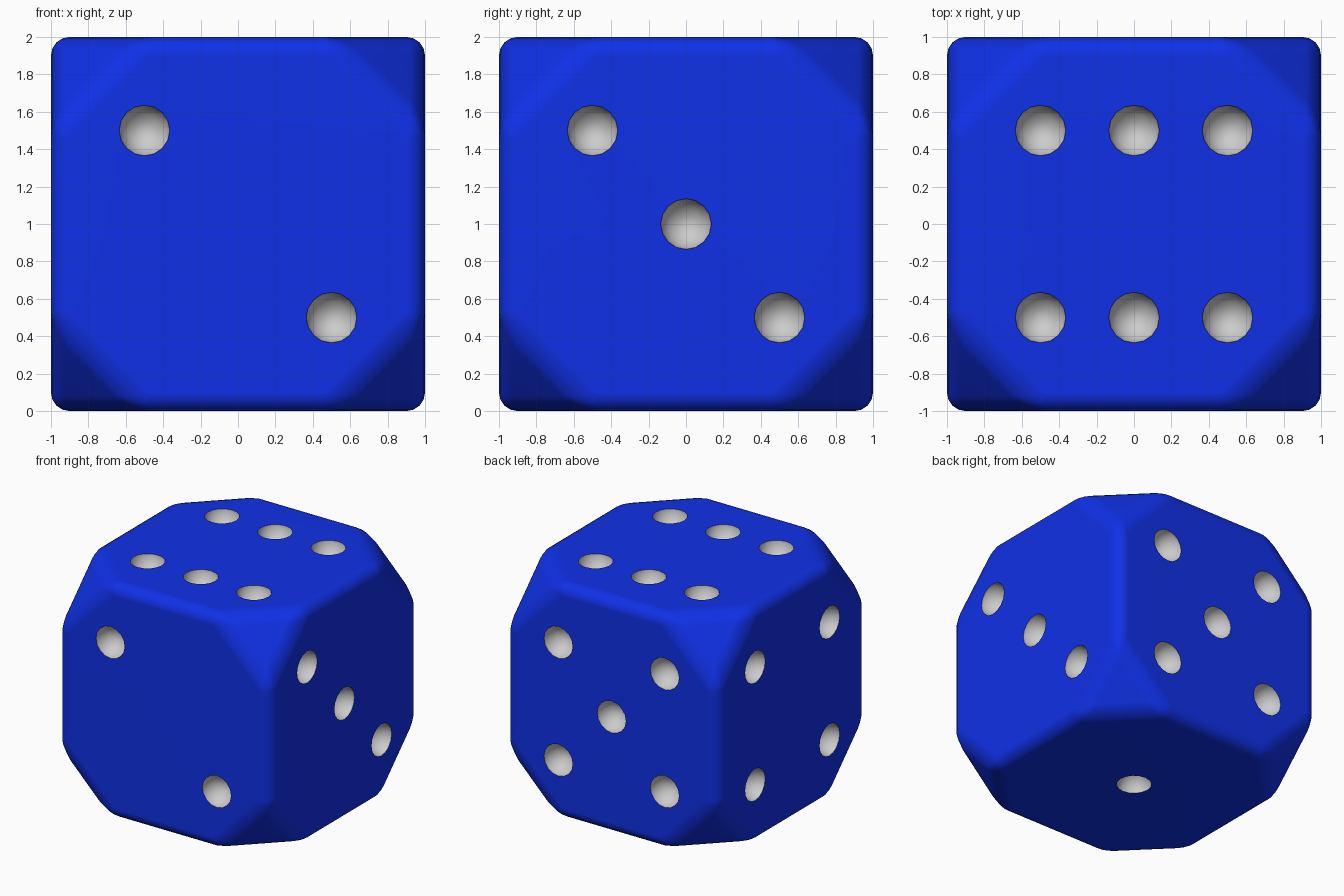
import bpy, bmesh
from math import radians
from mathutils import Matrix, Vector

if "Cube" in bpy.data.objects:
    bpy.data.objects.remove(bpy.data.objects["Cube"])

PIP_RADIUS = 0.137
PIP_OFFSET = 0.5


def material(name, color):
    mat = bpy.data.materials.new(name)
    mat.diffuse_color = color
    mat.use_nodes = True
    mat.node_tree.nodes["Principled BSDF"].inputs["Base Color"].default_value = mat.diffuse_color
    return mat


blue = material("blue", (0.005, 0.03, 0.8, 1))
grey = material("pip_grey", (0.8, 0.8, 0.8, 1))


def make_object(name, bm):
    mesh = bpy.data.meshes.new(name)
    bm.to_mesh(mesh)
    bm.free()
    mesh.materials.append(blue)
    mesh.materials.append(grey)
    obj = bpy.data.objects.new(name, mesh)
    bpy.context.collection.objects.link(obj)
    return obj


# Die body: cube with cut corners, then rounded edges
bm = bmesh.new()
bmesh.ops.create_cube(bm, size=2, matrix=Matrix.Translation((0, 0, 1)))
bmesh.ops.bevel(bm, geom=bm.verts[:], offset=0.5, segments=1,
                profile=0.5, affect='VERTICES')
bmesh.ops.bevel(bm, geom=bm.edges[:], offset=0.1, offset_type='OFFSET',
                segments=4, profile=0.5, affect='EDGES', clamp_overlap=True)
bmesh.ops.recalc_face_normals(bm, faces=bm.faces[:])
die = make_object("die_body", bm)

# Pip layouts in (right, up) steps for each face
two = [(-1, 1), (1, -1)]
four = two + [(1, 1), (-1, -1)]
faces = [
    # outward, right, up, pips
    ((0, -1, 0), (1, 0, 0), (0, 0, 1), two),
    ((1, 0, 0), (0, 1, 0), (0, 0, 1), two + [(0, 0)]),
    ((0, 1, 0), (-1, 0, 0), (0, 0, 1), four + [(0, 0)]),
    ((-1, 0, 0), (0, -1, 0), (0, 0, 1), four),
    ((0, 0, 1), (1, 0, 0), (0, 1, 0), four + [(0, 1), (0, -1)]),
    ((0, 0, -1), (1, 0, 0), (0, -1, 0), [(0, 0)]),
]

# Pip cutters: one ball per pip, pole along the face normal
bm = bmesh.new()
for out, right, up, pips in faces:
    out, right, up = Vector(out), Vector(right), Vector(up)
    turn = out.to_track_quat('Z', 'Y').to_matrix().to_4x4()
    for a, b in pips:
        pos = Vector((0, 0, 1)) + out + PIP_OFFSET * (a * right + b * up)
        bmesh.ops.create_uvsphere(bm, u_segments=16, v_segments=9,
                                  radius=PIP_RADIUS,
                                  matrix=Matrix.Translation(pos) @ turn)
for f in bm.faces:
    f.material_index = 1
cutter = make_object("pip_cutters", bm)
cutter.hide_render = True

# Carve the pips
bpy.context.view_layer.objects.active = die
die.select_set(True)
cut = die.modifiers.new("pips", 'BOOLEAN')
cut.operation = 'DIFFERENCE'
cut.solver = 'EXACT'
cut.object = cutter
bpy.ops.object.modifier_apply(modifier=cut.name)
bpy.data.objects.remove(cutter)

# Smooth shading with crisp pip rims
bpy.ops.object.shade_smooth_by_angle(angle=radians(40))
weighted = die.modifiers.new("flat_faces", 'WEIGHTED_NORMAL')
weighted.keep_sharp = True
